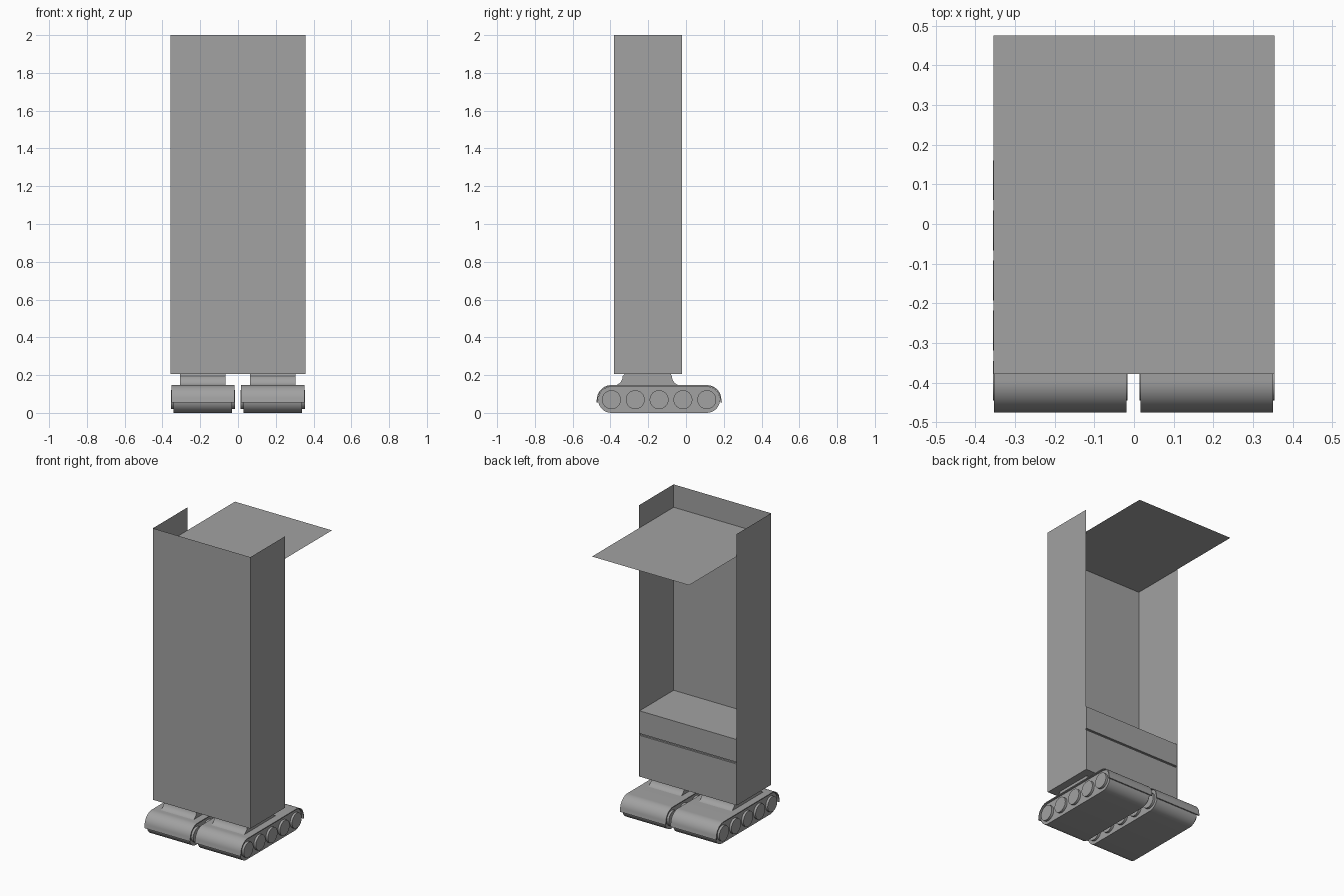
import bpy, bmesh, math

if "Cube" in bpy.data.objects:
    bpy.data.objects.remove(bpy.data.objects["Cube"])

grey = bpy.data.materials.new("mid grey")
grey.diffuse_color = (0.36, 0.36, 0.36, 1)
grey.use_nodes = True
grey.node_tree.nodes["Principled BSDF"].inputs["Base Color"].default_value = grey.diffuse_color


def finish(name, bm, smooth=False):
    bmesh.ops.recalc_face_normals(bm, faces=bm.faces)
    me = bpy.data.meshes.new(name)
    bm.to_mesh(me)
    bm.free()
    me.materials.append(grey)
    ob = bpy.data.objects.new(name, me)
    bpy.context.collection.objects.link(ob)
    if smooth:
        bpy.ops.object.select_all(action='DESELECT')
        ob.select_set(True)
        bpy.context.view_layer.objects.active = ob
        bpy.ops.object.shade_smooth_by_angle(angle=math.radians(35))
    return ob


def sheet(name, *quads):
    """Thin panels that share corners."""
    bm = bmesh.new()
    for q in quads:
        bm.faces.new([bm.verts.new(p) for p in q])
    bmesh.ops.remove_doubles(bm, verts=bm.verts, dist=1e-5)
    return finish(name, bm)


def extrude_x(name, profile, x0, x1, smooth=True):
    """Closed (y, z) profile pushed from x0 to x1."""
    bm = bmesh.new()
    face = bm.faces.new([bm.verts.new((x0, y, z)) for y, z in profile])
    res = bmesh.ops.extrude_face_region(bm, geom=[face])
    for v in res["geom"]:
        if isinstance(v, bmesh.types.BMVert):
            v.co.x = x1
    return finish(name, bm, smooth)


def arc(cy, cz, r, a0, a1, n=16):
    return [(cy + r * math.cos(math.radians(a0 + (a1 - a0) * i / n)),
             cz + r * math.sin(math.radians(a0 + (a1 - a0) * i / n)))
            for i in range(n + 1)]


def rect(y0, y1, z0, z1):
    return [(y0, z0), (y1, z0), (y1, z1), (y0, z1)]


# Cabinet shell: thin front and side walls, open at top and back
X, YF, YB, ZB, ZT = 0.357, -0.38, -0.02, 0.205, 2.0
sheet("cabinet_walls",
      [(-X, YB, ZB), (-X, YF, ZB), (-X, YF, ZT), (-X, YB, ZT)],
      [(-X, YF, ZB), (X, YF, ZB), (X, YF, ZT), (-X, YF, ZT)],
      [(X, YF, ZB), (X, YB, ZB), (X, YB, ZT), (X, YF, ZT)])

# Canopy sheet that runs from the front wall out past the back
sheet("canopy", [(-0.355, -0.378, 1.85), (0.355, -0.378, 1.85),
                 (0.355, 0.475, 1.85), (-0.355, 0.475, 1.85)])

# Lower chest, its lid and the recessed gap between them
extrude_x("chest", rect(-0.378, -0.022, ZB, 0.478), -0.355, 0.355, False)
extrude_x("chest_gap", rect(-0.378, -0.034, 0.478, 0.490), -0.355, 0.355, False)
extrude_x("chest_lid", rect(-0.378, -0.022, 0.490, 0.64), -0.355, 0.355, False)

# Track units, left and right
CF, CB, CZ = -0.395, 0.11, 0.07
wheel_y = [CF + (CB - CF) * i / 4 for i in range(5)]
belt = arc(CF, CZ, 0.07, 270, 90) + arc(CB, CZ, 0.07, 90, -90)
fender = ([(-0.475, 0.055)] + arc(CF, CZ, 0.077, 175, 90) + arc(CB, CZ, 0.077, 90, 5)
          + [(0.19, 0.055), (0.182, 0.055)]
          + arc(CB, CZ, 0.071, 0, 90) + arc(CF, CZ, 0.071, 90, 180) + [(-0.467, 0.055)])
# Mount with concave flared foot
mount = (arc(-0.385, 0.195, 0.05, -90, 0, 8)[:] + [(-0.325, 0.206), (-0.08, 0.206)]
         + arc(-0.025, 0.195, 0.05, 180, 270, 8))

for side, cx in (("left", -0.186), ("right", 0.184)):
    extrude_x(side + "_track_belt", belt, cx - 0.155, cx + 0.155)
    extrude_x(side + "_fender", fender, cx - 0.167, cx + 0.167)
    extrude_x(side + "_mount", mount, cx - 0.12, cx + 0.12)
    for i, wy in enumerate(wheel_y):
        extrude_x(f"{side}_wheel_{i + 1}", arc(wy, CZ, 0.05, 0, 348.75, 31),
                  cx - 0.17, cx + 0.17)
